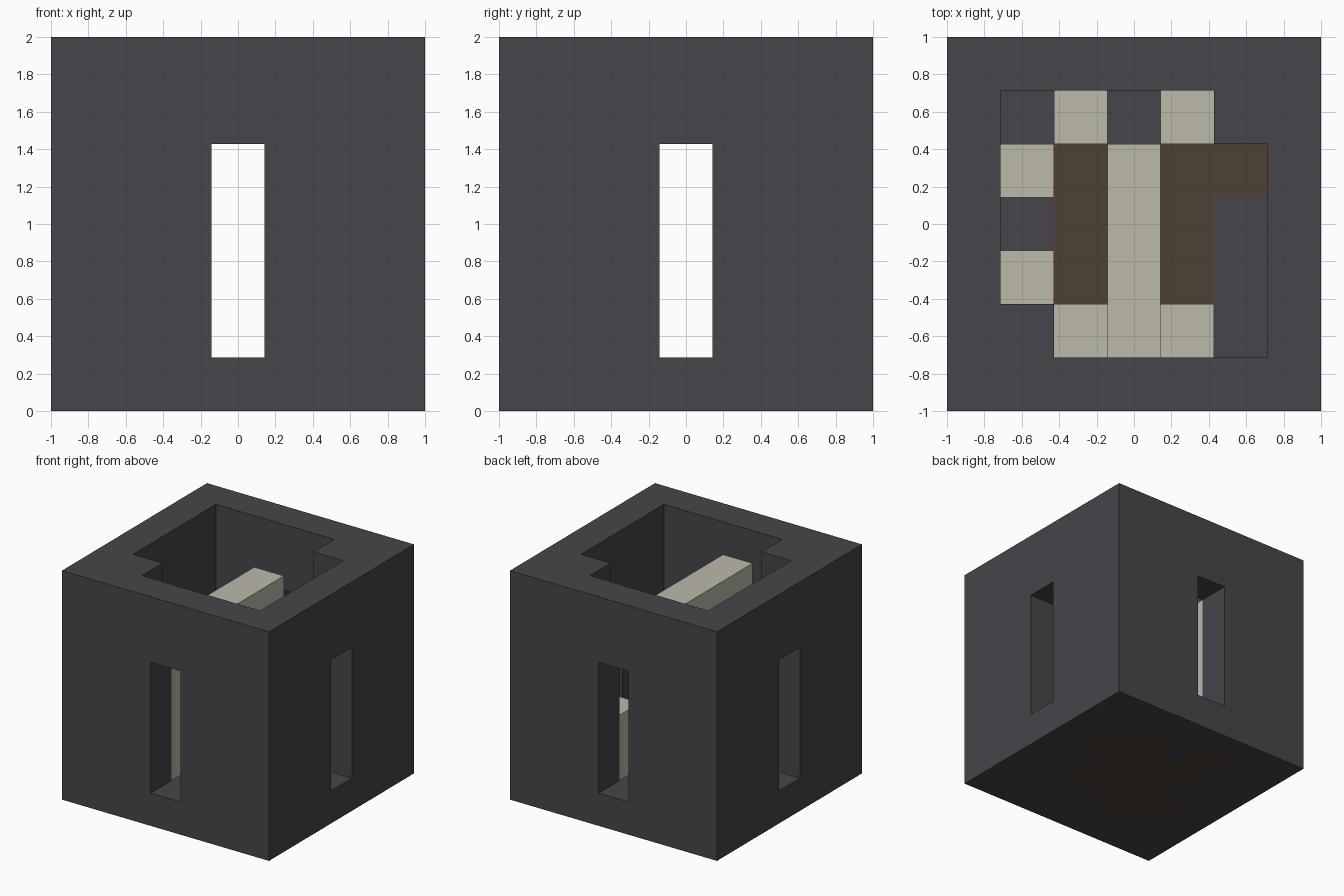
import bpy
import bmesh
import math
from mathutils import Vector

if "Cube" in bpy.data.objects:
    bpy.data.objects.remove(bpy.data.objects["Cube"], do_unlink=True)

U = 2 / 7  # the whole model sits on a grid of seven cells per side


def material(name, color):
    mat = bpy.data.materials.new(name)
    mat.use_nodes = True
    mat.diffuse_color = (*color, 1)
    bsdf = next(n for n in mat.node_tree.nodes if n.type == "BSDF_PRINCIPLED")
    bsdf.inputs["Base Color"].default_value = (*color, 1)
    bsdf.inputs["Roughness"].default_value = 0.9
    return mat


stone = material("dark grey stone", (0.061, 0.061, 0.069))
cream = material("pale cream", (0.503, 0.491, 0.402))
earth = material("dark brown", (0.076, 0.053, 0.034))


def prism(name, outline, z0, z1, mat):
    """Extrude an outline given in grid cells between two grid heights."""
    bm = bmesh.new()
    verts = [bm.verts.new((x * U - 1, y * U - 1, z0 * U)) for x, y in outline]
    face = bm.faces.new(verts)
    new = bmesh.ops.extrude_face_region(bm, geom=[face])["geom"]
    top = [v for v in new if isinstance(v, bmesh.types.BMVert)]
    bmesh.ops.translate(bm, verts=top, vec=(0, 0, (z1 - z0) * U))
    bmesh.ops.recalc_face_normals(bm, faces=bm.faces)
    mesh = bpy.data.meshes.new(name)
    bm.to_mesh(mesh)
    bm.free()
    mesh.materials.append(mat)
    obj = bpy.data.objects.new(name, mesh)
    bpy.context.collection.objects.link(obj)
    return obj


def box(name, x0, x1, y0, y1, z0, z1, mat):
    return prism(name, [(x0, y0), (x1, y0), (x1, y1), (x0, y1)], z0, z1, mat)


# Outer block with a notched cavity and two crossing window slots
body = box("outer_block", 0, 7, 0, 7, 0, 7, stone)
notched = [(2, 1), (6, 1), (6, 5), (5, 5), (5, 6), (1, 6), (1, 2), (2, 2)]
cutters = [
    prism("cavity_cutter", notched, 1, 8, stone),
    box("front_slot_cutter", 3, 4, -1, 8, 1, 5, stone),
    box("side_slot_cutter", -1, 8, 3, 4, 1, 5, stone),
]
for cutter in cutters:
    cutter.hide_render = True
    mod = body.modifiers.new(cutter.name, "BOOLEAN")
    mod.operation = "DIFFERENCE"
    mod.solver = "EXACT"
    mod.object = cutter
graph = bpy.context.evaluated_depsgraph_get()
mesh = bpy.data.meshes.new_from_object(body.evaluated_get(graph))
body.modifiers.clear()
body.data = mesh
for cutter in cutters:
    bpy.data.objects.remove(cutter, do_unlink=True)

# Brown floor pattern: a square centre with prongs, cut into the floor faces
mesh.materials.clear()
mesh.materials.append(stone)
mesh.materials.append(earth)
prongs = {(5, 4), (4, 5), (2, 5), (1, 2), (2, 1)}
pattern = prongs | {(x, y) for x in range(2, 5) for y in range(2, 5)}
bm = bmesh.new()
bm.from_mesh(mesh)
for axis in (Vector((1, 0, 0)), Vector((0, 1, 0))):
    for i in range(1, 7):
        floor = [f for f in bm.faces
                 if abs(f.normal.z) > 0.9 and f.calc_center_median().z < U + 0.01]
        geom = set(floor)
        for f in floor:
            geom.update(f.edges)
            geom.update(f.verts)
        bmesh.ops.bisect_plane(bm, geom=list(geom), dist=0.0001,
                               plane_co=axis * (i * U - 1), plane_no=axis)
for f in bm.faces:
    c = f.calc_center_median()
    cell = (math.floor((c.x + 1) / U), math.floor((c.y + 1) / U))
    on_floor = abs(f.normal.z) > 0.9 and c.z < U + 0.01
    f.material_index = 1 if on_floor and cell in pattern else 0
bm.to_mesh(mesh)
bm.free()

# Cream columns standing along the cavity walls: cell x, cell y, top height
columns = {
    "front_right_column": (2, 1, 5),
    "front_left_column": (4, 1, 5),
    "back_right_column": (2, 5, 5),
    "back_left_column": (4, 5, 3),
    "right_back_column": (1, 4, 3),
    "right_front_column": (1, 2, 4),
}
for name, (x, y, top) in columns.items():
    box(name, x, x + 1, y, y + 1, 1, top, cream)

# Raised cream beam reaching in from the front wall
box("beam", 3, 4, 1, 5, 5, 6, cream)
